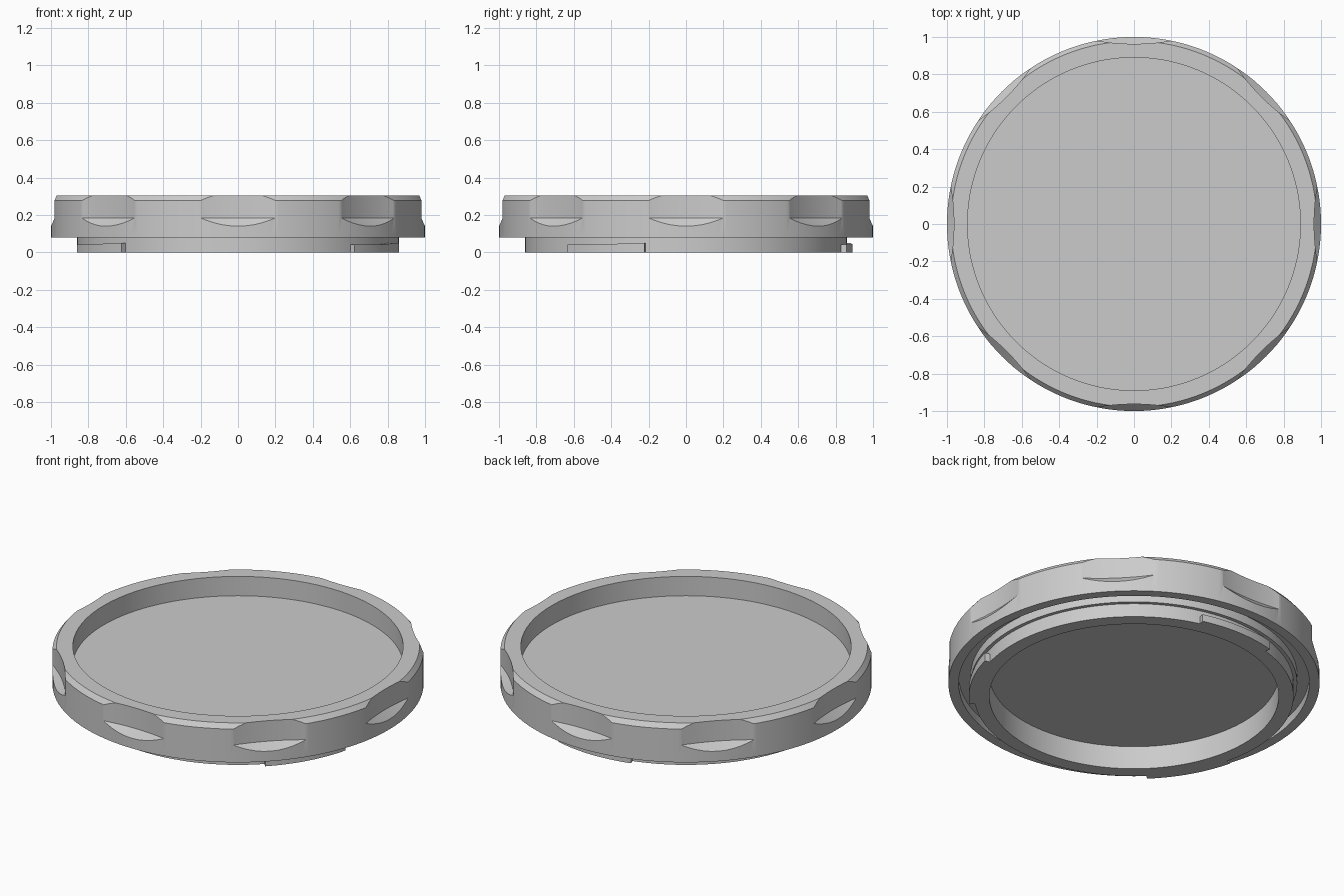
import bpy, bmesh
from math import radians, cos, sin, tau

if "Cube" in bpy.data.objects:
    bpy.data.objects.remove(bpy.data.objects["Cube"], do_unlink=True)

grey = bpy.data.materials.new("plain grey")
grey.use_nodes = True
grey.diffuse_color = (0.6, 0.6, 0.6, 1)
grey.node_tree.nodes["Principled BSDF"].inputs["Base Color"].default_value = (0.6, 0.6, 0.6, 1)


def finish(bm, name):
    bmesh.ops.recalc_face_normals(bm, faces=bm.faces)
    mesh = bpy.data.meshes.new(name)
    bm.to_mesh(mesh)
    bm.free()
    mesh.materials.append(grey)
    obj = bpy.data.objects.new(name, mesh)
    bpy.context.collection.objects.link(obj)
    return obj


def lathe(name, profile, steps):
    """Solid of revolution from (radius, height) points."""
    bm = bmesh.new()
    verts = [bm.verts.new((r, 0, z)) for r, z in profile]
    edges = [bm.edges.new(pair) for pair in zip(verts, verts[1:])]
    bmesh.ops.spin(bm, geom=verts + edges, cent=(0, 0, 0), axis=(0, 0, 1),
                   angle=tau, steps=steps, use_merge=False)
    bmesh.ops.remove_doubles(bm, verts=bm.verts, dist=1e-5)
    return finish(bm, name)


def select_only(obj):
    bpy.ops.object.select_all(action="DESELECT")
    obj.select_set(True)
    bpy.context.view_layer.objects.active = obj


def smooth(obj):
    select_only(obj)
    bpy.ops.object.shade_smooth_by_angle(angle=radians(25))


# Cap body: recessed top, bevelled rim, underside groove, hollow neck
cap = lathe("cap_body", [
    (0, .19), (.89, .19), (.89, .305), (.978, .305), (1, .278), (1, .08),
    (.945, .08), (.945, .13), (.88, .13), (.88, .08), (.86, .08),
    (.86, 0), (.78, 0), (.78, .137), (0, .137)], 144)

# Eight concave finger scallops with a sloped lower end
GRIPS = 8
cutter = lathe("grip_cutter", [
    (0, .14), (1.118, .14), (1.155, .183), (1.155, .4), (0, .4)], 256)
cutter.hide_render = True
for i in range(GRIPS):
    a = tau * i / GRIPS
    cutter.location = (2.118 * cos(a), 2.118 * sin(a), 0)
    cutter.rotation_euler.z = a
    bpy.context.view_layer.update()
    cut = cap.modifiers.new("grip", "BOOLEAN")
    cut.operation = "DIFFERENCE"
    cut.solver = "EXACT"
    cut.object = cutter
    select_only(cap)
    bpy.ops.object.modifier_apply(modifier=cut.name)
bpy.data.objects.remove(cutter, do_unlink=True)
smooth(cap)


def lug(name, centre, half=15.5, steps=16):
    """Curved bayonet lug whose top ramps up near one end."""
    bm = bmesh.new()
    rings = []
    for i in range(steps + 1):
        t = i / steps
        a = radians(centre - half + 2 * half * t)
        top = .043 + .007 * min(1, max(0, (t - .6) / .2))
        section = [(.855, 0), (.89, 0), (.89, top), (.855, top)]
        rings.append([bm.verts.new((r * cos(a), r * sin(a), z)) for r, z in section])
    for a, b in zip(rings, rings[1:]):
        for k in range(4):
            n = (k + 1) % 4
            bm.faces.new((a[k], a[n], b[n], b[k]))
    bm.faces.new(rings[0])
    bm.faces.new(rings[-1])
    smooth(finish(bm, name))


# Three bayonet lugs around the neck
for name, centre in (("left_lug", -30), ("back_lug", 90), ("right_lug", 210)):
    lug(name, centre)
